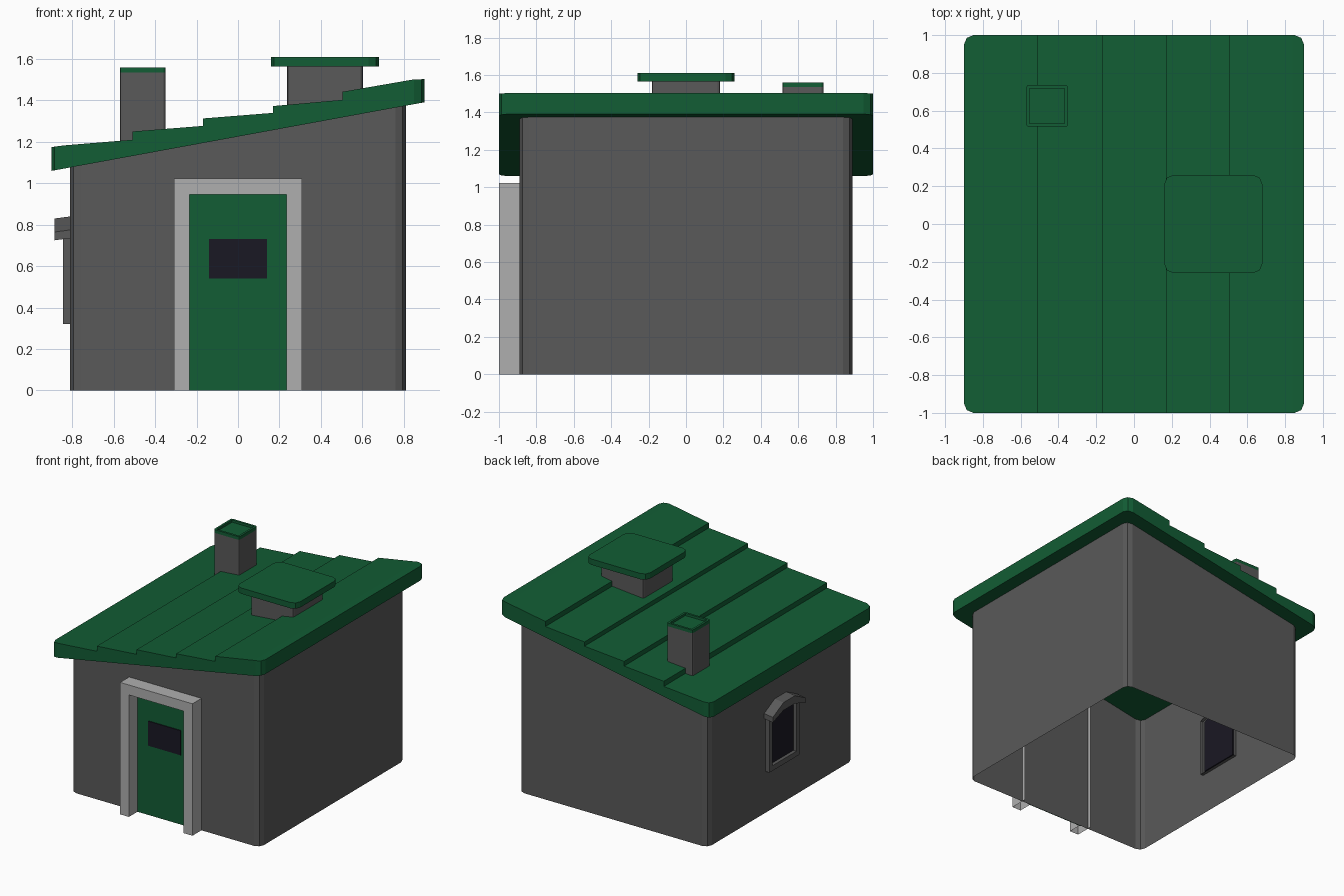
import bpy, bmesh

if "Cube" in bpy.data.objects:
    bpy.data.objects.remove(bpy.data.objects["Cube"])


def material(name, rgb):
    m = bpy.data.materials.new(name)
    m.diffuse_color = (*rgb, 1)
    m.use_nodes = True
    m.node_tree.nodes["Principled BSDF"].inputs["Base Color"].default_value = m.diffuse_color
    return m


GREEN = material("green", (0.006, 0.11, 0.035))
STONE = material("stone", (0.1, 0.1, 0.1))
TRIM = material("trim", (0.43, 0.43, 0.43))
GLASS = material("glass", (0.01, 0.009, 0.017))


def finish(bm, name, mat, normals=True):
    if normals:
        bmesh.ops.recalc_face_normals(bm, faces=bm.faces[:])
    me = bpy.data.meshes.new(name)
    bm.to_mesh(me)
    bm.free()
    me.materials.append(mat)
    ob = bpy.data.objects.new(name, me)
    bpy.context.collection.objects.link(ob)
    return ob


def prism(pts, place, d0, d1):
    """Extrude a 2D profile between two depths."""
    bm = bmesh.new()
    face = bm.faces.new([bm.verts.new(place(a, b, d0)) for a, b in pts])
    new = bmesh.ops.extrude_face_region(bm, geom=[face], use_keep_orig=True)["geom"]
    for v in new:
        if isinstance(v, bmesh.types.BMVert):
            v.co += place_delta(place, d0, d1)
    bmesh.ops.recalc_face_normals(bm, faces=bm.faces[:])
    return bm


def place_delta(place, d0, d1):
    from mathutils import Vector
    return Vector(place(0, 0, d1)) - Vector(place(0, 0, d0))


def round_corners(bm, r, test=lambda e: True):
    """Two-segment bevel on vertical edges."""
    bm.edges.ensure_lookup_table()
    edges = [e for e in bm.edges
             if (e.verts[0].co - e.verts[1].co).xy.length < 1e-5 and test(e)]
    bmesh.ops.bevel(bm, geom=edges, offset=r, offset_type='OFFSET',
                    segments=2, profile=0.5, affect='EDGES')


def flat(x, y, z):
    return (x, y, z)


def on_front(x, z, y):
    return (x, y, z)


def on_side(y, z, x):
    return (x, y, z)


def rect(x0, x1, y0, y1):
    return [(x0, y0), (x1, y0), (x1, y1), (x0, y1)]


def block(x, y, hx, hy, z0, z1, r):
    bm = prism(rect(x - hx, x + hx, y - hy, y + hy), flat, z0, z1)
    if r:
        round_corners(bm, r)
    return bm


def frame(name, outer, inner, place, front, back_out, back_in, closed, mat):
    """Surround with a front band plus outer and inner returns, open behind."""
    bm = bmesh.new()
    rows = [[bm.verts.new(place(a, b, d)) for a, b in loop] for loop, d in
            ((outer, back_out), (outer, front), (inner, front), (inner, back_in))]
    n = len(outer)
    for r0, r1 in zip(rows, rows[1:]):
        for i in range(n if closed else n - 1):
            j = (i + 1) % n
            bm.faces.new((r0[i], r0[j], r1[j], r1[i]))
    bm.normal_update()
    # Both surrounds face outward along the negative axis
    axis = 1 if place is on_front else 0
    band = max(bm.faces, key=lambda f: abs(f.normal[axis]))
    bmesh.ops.recalc_face_normals(bm, faces=bm.faces[:])
    if band.normal[axis] > 0:
        bmesh.ops.reverse_faces(bm, faces=bm.faces[:])
    return finish(bm, name, mat, normals=False)


def roof_under(x):
    return 1.06 + 0.184 * (x + 0.9)


# Walls: open shell with a sloping top
bm = block(0, 0, 0.81, 0.89, 0, 1, 0.05)
bm.normal_update()
caps = [f for f in bm.faces if abs(f.normal.z) > 0.9]
bmesh.ops.delete(bm, geom=caps, context='FACES_ONLY')
for v in bm.verts:
    if v.co.z > 0.5:
        v.co.z = roof_under(v.co.x)
finish(bm, "walls", STONE, normals=False)

# Stepped roof slab
profile = [(-0.9, 1.06), (0.9, roof_under(0.9)), (0.9, 1.503), (0.84, 1.50),
           (0.505, 1.442), (0.505, 1.403), (0.17, 1.373), (0.17, 1.34),
           (-0.17, 1.313), (-0.17, 1.277), (-0.51, 1.25), (-0.51, 1.21),
           (-0.84, 1.183), (-0.9, 1.175)]
bm = prism(profile, on_front, -1, 1)
round_corners(bm, 0.05, lambda e: abs(e.verts[0].co.x) > 0.89)
finish(bm, "roof", GREEN)

# Chimney with recessed rim
finish(block(-0.46, 0.625, 0.11, 0.11, 1.19, 1.535, 0.012), "chimney", STONE)
bm = block(-0.46, 0.625, 0.11, 0.11, 1.535, 1.56, 0.012)
bm.normal_update()
top = max(bm.faces, key=lambda f: f.calc_center_median().z)
bmesh.ops.inset_region(bm, faces=[top], thickness=0.017)
well = bmesh.ops.extrude_face_region(bm, geom=[top])["geom"]
bmesh.ops.translate(bm, vec=(0, 0, -0.018),
                    verts=[g for g in well if isinstance(g, bmesh.types.BMVert)])
if top.is_valid:
    bmesh.ops.delete(bm, geom=[top], context='FACES_ONLY')
finish(bm, "chimney_rim", GREEN)

# Roof vent
finish(block(0.42, 0, 0.183, 0.183, 1.34, 1.567, 0.015), "vent_base", STONE)
finish(block(0.42, 0, 0.26, 0.26, 1.565, 1.61, 0.05), "vent_cap", GREEN)

# Door, its window and surround
finish(prism(rect(-0.24, 0.24, 0, 0.95), on_front, -0.895, -0.891), "door", GREEN)
finish(prism(rect(-0.14, 0.14, 0.54, 0.73), on_front, -0.902, -0.895),
       "door_window", GLASS)
frame("door_surround",
      [(-0.31, 0), (-0.31, 1.022), (0.31, 1.022), (0.31, 0)],
      [(-0.235, 0), (-0.235, 0.945), (0.235, 0.945), (0.235, 0)],
      on_front, -1.0, -0.86, -0.89, False, TRIM)

# Side window: pane, surround and arched hood
finish(prism([(-0.16, 0.34), (0.16, 0.34), (0.16, 0.75), (0.06, 0.79),
              (-0.06, 0.79), (-0.16, 0.75)], on_side, -0.818, -0.8),
       "side_pane", GLASS)
frame("side_window_surround",
      [(-0.185, 0.32), (0.185, 0.32), (0.185, 0.765), (0.07, 0.81),
       (-0.07, 0.81), (-0.185, 0.765)],
      [(-0.145, 0.36), (0.145, 0.36), (0.145, 0.735), (0.055, 0.77),
       (-0.055, 0.77), (-0.145, 0.735)],
      on_side, -0.845, -0.785, -0.8, True, STONE)
bm = prism([(-0.2, 0.775), (-0.07, 0.84), (0.07, 0.84), (0.2, 0.775),
            (0.2, 0.735), (0.07, 0.78), (-0.07, 0.78), (-0.2, 0.735)],
           on_side, -0.845, -0.81)
for v in bm.verts:
    # Stretch the upper edge outward and slope the underside
    if v.co.x < -0.83:
        v.co.x = -0.885
        v.co.z += 0.015 if v.co.z in (0.735, 0.78) else -0.01
finish(bm, "side_window_hood", STONE)
